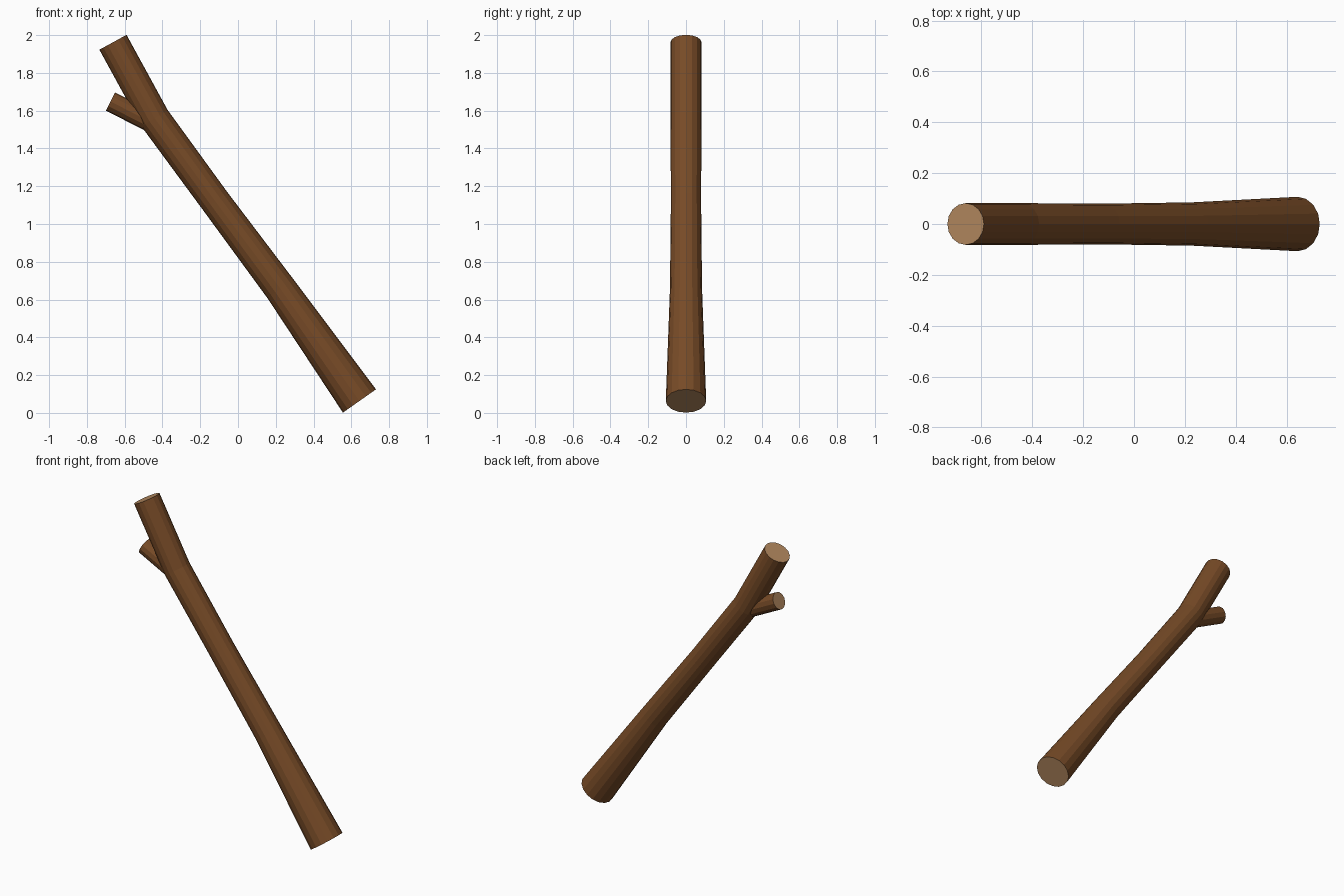
import bpy, bmesh, math
from mathutils import Vector

if "Cube" in bpy.data.objects:
    bpy.data.objects.remove(bpy.data.objects["Cube"])


def material(name, rgb):
    m = bpy.data.materials.new(name)
    m.diffuse_color = (*rgb, 1.0)
    m.use_nodes = True
    m.node_tree.nodes["Principled BSDF"].inputs["Base Color"].default_value = m.diffuse_color
    return m


bark = material("brown bark", (0.185, 0.070, 0.020))
wood = material("tan cut wood", (0.445, 0.245, 0.112))


def limb(name, path, sides):
    """Round tube along (x, z, radius) points in the y = 0 plane, capped with cut wood."""
    bm = bmesh.new()
    pts = [Vector((x, 0, z)) for x, z, r in path]
    rings = []
    for i, p in enumerate(pts):
        back = (p - pts[max(i - 1, 0)]).normalized()
        ahead = (pts[min(i + 1, len(pts) - 1)] - p).normalized()
        along = (back + ahead).normalized()
        across = Vector((along.z, 0, -along.x))
        r = path[i][2]
        ring = []
        for k in range(sides):
            a = 2 * math.pi * k / sides
            ring.append(bm.verts.new(p + across * r * math.cos(a) + Vector((0, r * math.sin(a), 0))))
        rings.append(ring)
    for lo, hi in zip(rings, rings[1:]):
        for k in range(sides):
            n = (k + 1) % sides
            bm.faces.new((lo[k], lo[n], hi[n], hi[k]))
    for ring in (rings[0], rings[-1]):
        bm.faces.new(ring).material_index = 1
    bmesh.ops.recalc_face_normals(bm, faces=bm.faces)
    me = bpy.data.meshes.new(name)
    bm.to_mesh(me)
    bm.free()
    me.materials.append(bark)
    me.materials.append(wood)
    ob = bpy.data.objects.new(name, me)
    bpy.context.collection.objects.link(ob)
    return ob


# Main log: flared base, slight bends, kinked top
limb("log", [(0.643, 0.063, 0.107), (0.225, 0.657, 0.085), (-0.12, 1.12, 0.080),
             (-0.442, 1.56, 0.082), (-0.662, 1.962, 0.082)], 16)

# Short cut side branch, rooted inside the log
limb("branch_stub", [(-0.43, 1.525, 0.055), (-0.675, 1.648, 0.054)], 12)
